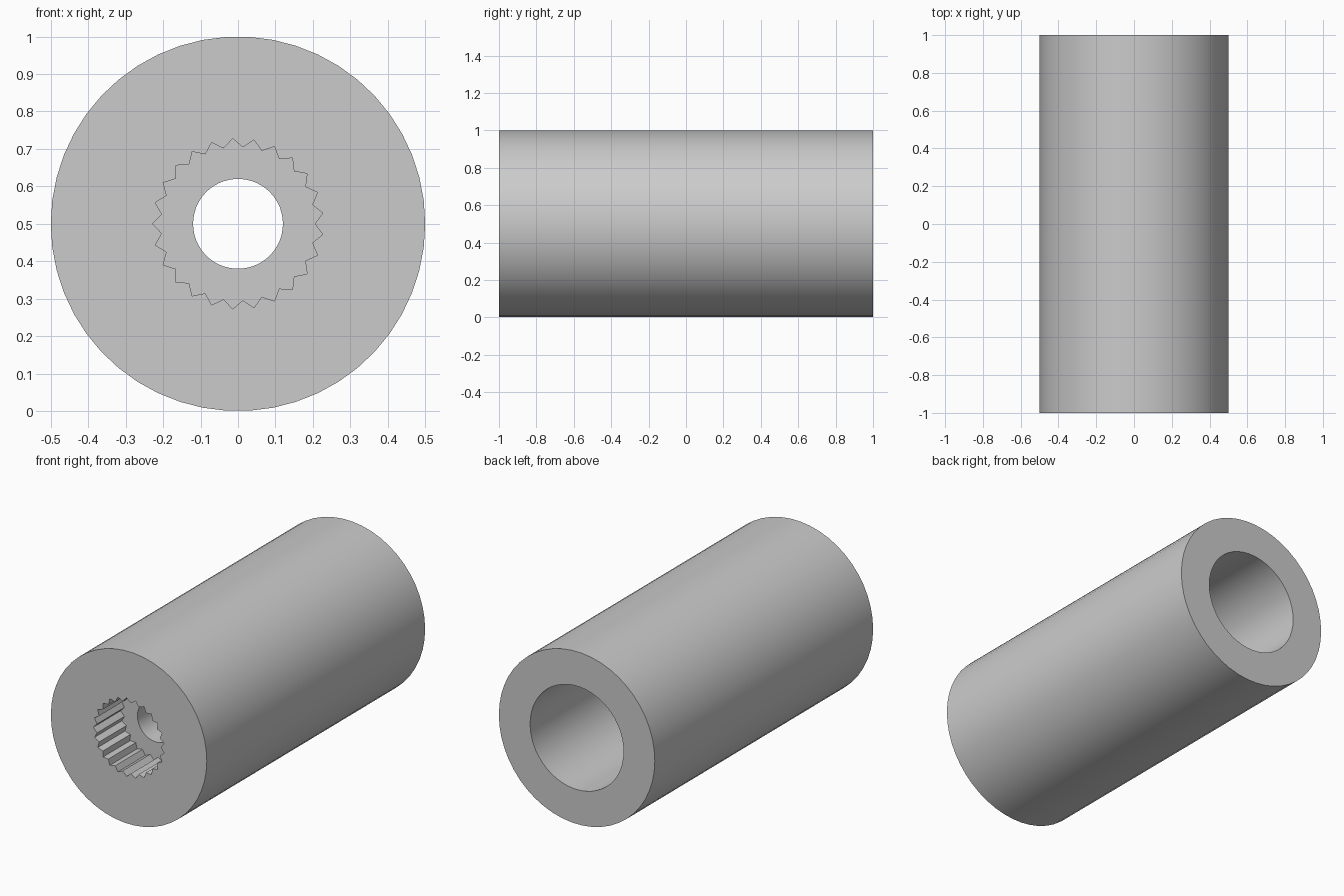
import bpy
import bmesh
from math import sin, cos, pi, radians

cube = bpy.data.objects.get("Cube")
if cube:
    bpy.data.objects.remove(cube, do_unlink=True)

TEETH = 25
SIDES = TEETH * 2
AXIS_HEIGHT = 0.5

grey = bpy.data.materials.new("plain grey")
grey.use_nodes = True
colour = (0.6, 0.6, 0.6, 1)
grey.diffuse_color = colour
grey.node_tree.nodes["Principled BSDF"].inputs["Base Color"].default_value = colour

bm = bmesh.new()


def ring(y, valley, peak=None):
    """Closed ring about the y axis; a second radius makes it toothed."""
    radii = (valley, peak or valley)
    verts = []
    for i in range(SIDES):
        a = 2 * pi * i / SIDES
        r = radii[i % 2]
        verts.append(bm.verts.new((r * cos(a), y, AXIS_HEIGHT + r * sin(a))))
    return verts


# Closed section: outer wall, toothed socket, screw hole, rear bore
rings = [
    ring(1, 0.5),
    ring(-1, 0.5),
    ring(-1, 0.205, 0.228),
    ring(-0.75, 0.205, 0.228),
    ring(-0.75, 0.12),
    ring(-0.53, 0.12),
    ring(-0.53, 0.3),
    ring(1, 0.3),
]
for k, near in enumerate(rings):
    far = rings[(k + 1) % len(rings)]
    for i in range(SIDES):
        j = (i + 1) % SIDES
        bm.faces.new((near[i], near[j], far[j], far[i]))
bmesh.ops.recalc_face_normals(bm, faces=bm.faces)

mesh = bpy.data.meshes.new("splined_sleeve")
bm.to_mesh(mesh)
bm.free()
mesh.materials.append(grey)
sleeve = bpy.data.objects.new("splined_sleeve", mesh)
bpy.context.collection.objects.link(sleeve)

# Smooth round walls, crisp rims and teeth
bpy.ops.object.select_all(action="DESELECT")
sleeve.select_set(True)
bpy.context.view_layer.objects.active = sleeve
bpy.ops.object.shade_smooth_by_angle(angle=radians(30))
